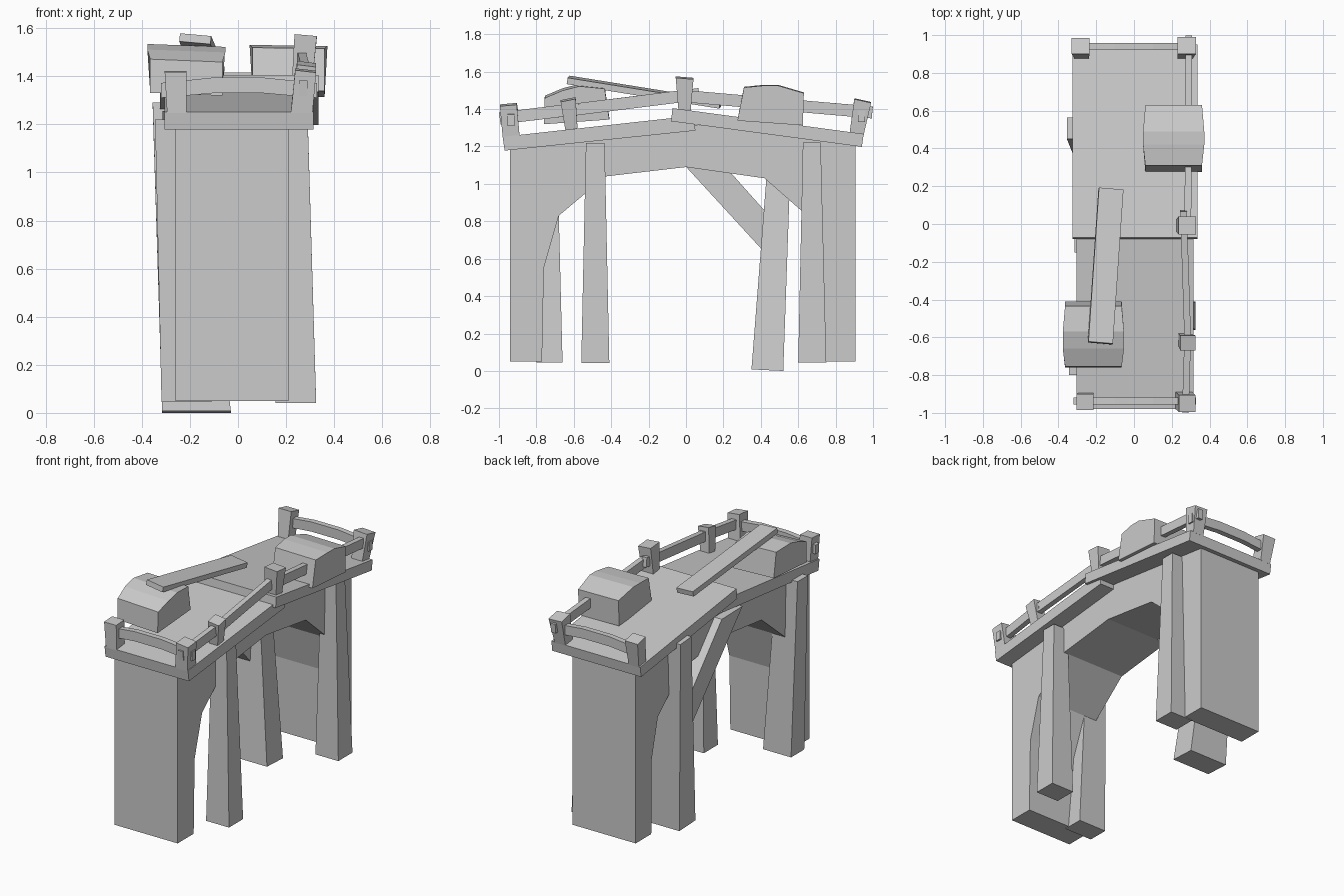
import bpy
from mathutils import Vector


def make(name, verts, faces):
    me = bpy.data.meshes.new(name)
    me.from_pydata([tuple(v) for v in verts], [], faces)
    me.update()
    ob = bpy.data.objects.new(name, me)
    bpy.context.collection.objects.link(ob)
    return ob


def fix_normals(ob):
    import bmesh
    bm = bmesh.new()
    bm.from_mesh(ob.data)
    bmesh.ops.recalc_face_normals(bm, faces=bm.faces)
    bm.to_mesh(ob.data)
    bm.free()


def loft(name, a, b):
    """Solid between two matching loops of points."""
    n = len(a)
    faces = [tuple(range(n))[::-1], tuple(range(n, 2 * n))]
    faces += [(i, (i + 1) % n, n + (i + 1) % n, n + i) for i in range(n)]
    ob = make(name, list(a) + list(b), faces)
    fix_normals(ob)
    return ob


def prism_x(name, pts, x0, x1):
    return loft(name, [(x0, y, z) for y, z in pts], [(x1, y, z) for y, z in pts])


def prism_y(name, pts, y0, y1):
    return loft(name, [(x, y0, z) for x, z in pts], [(x, y1, z) for x, z in pts])


def rect(x0, x1, y0, y1, z, tx=0.0, ty=0.0):
    """Rectangle at height z; tx, ty raise its far x / far y edge."""
    return [(x0, y0, z), (x1, y0, z + tx), (x1, y1, z + tx + ty), (x0, y1, z + ty)]


def beam(name, p, q, w, h, roll=0.0):
    p, q = Vector(p), Vector(q)
    d = (q - p).normalized()
    s = d.cross(Vector((0, 0, 1))).normalized()
    u = s.cross(d)
    s, u = s + u * roll, u - s * roll
    ring = [s * (i * w / 2) + u * (j * h / 2) for i, j in ((-1, -1), (1, -1), (1, 1), (-1, 1))]
    return loft(name, [p + r for r in ring], [q + r for r in ring])


# Stone arch body
prism_x("stone_arch", [(-0.94, 0.05), (-0.94, 1.21), (0, 1.32), (0.905, 1.24), (0.905, 0.05),
                       (0.74, 0.05), (0.735, 0.55), (0.67, 0.81), (0.42, 1.03), (0, 1.09),
                       (-0.43, 1.04), (-0.68, 0.83), (-0.76, 0.55), (-0.77, 0.05)], -0.26, 0.21)

# Two overlapping deck slabs
prism_x("deck_front", [(-0.97, 1.178), (0.05, 1.285), (0.045, 1.365), (-0.98, 1.252)], -0.305, 0.315)
prism_x("deck_back", [(-0.08, 1.335), (0.94, 1.198), (0.95, 1.267), (-0.072, 1.405)], -0.325, 0.335)

# Tapered leaning support posts
loft("support_right_front", rect(0.155, 0.325, -0.56, -0.41, 0.042), rect(0.18, 0.29, -0.535, -0.435, 1.218))
loft("support_right_back", rect(0.155, 0.325, 0.60, 0.75, 0.045), rect(0.18, 0.29, 0.625, 0.72, 1.222))
loft("support_left_front", rect(-0.318, -0.11, -0.80, -0.66, 0.045), rect(-0.345, -0.19, -0.80, -0.69, 1.22))
loft("support_left_back", rect(-0.315, -0.03, 0.35, 0.52, 0.008, 0, -0.008),
     rect(-0.355, -0.17, 0.45, 0.565, 1.29, 0, -0.01))

# Diagonal brace on the left side
prism_x("diagonal_brace", [(0.46, 0.59), (0.48, 0.79), (0.07, 1.25), (-0.15, 1.255)], -0.315, -0.19)

# Railing posts, wider at the top: (bottom loop, top loop)
rail_posts = {
    "rail_post_front_right": (rect(0.22, 0.31, -0.98, -0.89, 1.247, 0, 0.012),
                              rect(0.238, 0.325, -0.995, -0.905, 1.425, -0.01, 0.008)),
    "rail_post_front_left": (rect(-0.295, -0.215, -0.98, -0.895, 1.247, 0, 0.012),
                             rect(-0.305, -0.215, -0.985, -0.90, 1.417, 0, 0.005)),
    "rail_post_side": (rect(0.235, 0.30, -0.645, -0.58, 1.288, 0, 0.01),
                       rect(0.245, 0.325, -0.67, -0.59, 1.448, -0.01, 0.016)),
    "rail_post_middle": (rect(0.225, 0.31, -0.04, 0.025, 1.39),
                         rect(0.235, 0.328, -0.055, 0.04, 1.575, -0.008, -0.008)),
    "rail_post_back_right": (rect(0.23, 0.31, 0.875, 0.95, 1.275, 0, -0.012),
                             rect(0.23, 0.328, 0.90, 0.99, 1.458, -0.005, -0.02)),
    "rail_post_back_left": (rect(-0.315, -0.24, 0.875, 0.95, 1.275, 0, -0.012),
                            rect(-0.33, -0.235, 0.90, 0.985, 1.455, 0, -0.02)),
}
for name, (lo, hi) in rail_posts.items():
    loft(name, lo, hi)

# End rails, gently arched
for name, y, z in (("rail_front", -0.955, 0.0), ("rail_back", 0.92, 0.02)):
    arch = [(-0.32, 1.31), (-0.1, 1.33), (0.1, 1.33), (0.328, 1.31),
            (0.328, 1.372), (0.1, 1.395), (-0.1, 1.395), (-0.32, 1.372)]
    prism_y(name, [(x, h + z) for x, h in arch], y, y + 0.037)

# Side rails following the hump
beam("rail_side_front", (0.272, -0.995, 1.35), (0.285, -0.57, 1.402), 0.035, 0.064)
beam("rail_side_middle", (0.285, -0.63, 1.393), (0.262, 0.07, 1.48), 0.035, 0.064)
beam("rail_side_back", (0.285, -0.04, 1.472), (0.29, 0.996, 1.382), 0.035, 0.064)


# Rounded stone blocks, bulging a little at mid length
def block(name, prof, x0, x1, tilt):
    cy = sum(p[0] for p in prof) / len(prof)
    ends = []
    for x, s in ((x0, -1), (x1, 1)):
        ends.append([(x + s * (0.012 if abs(y - cy) < 0.1 else 0), y, z + s * tilt) for y, z in prof])
    return loft(name, *ends)


block("stone_block_front", [(-0.76, 1.325), (-0.755, 1.465), (-0.66, 1.505), (-0.57, 1.528),
                            (-0.435, 1.515), (-0.41, 1.35)], -0.365, -0.065, -0.006)
block("stone_block_back", [(0.275, 1.34), (0.31, 1.517), (0.42, 1.528), (0.49, 1.528),
                           (0.63, 1.487), (0.625, 1.315)], 0.06, 0.36, -0.002)

# Loose plank leaning on the front block
beam("loose_plank", (-0.178, -0.63, 1.556), (-0.122, 0.185, 1.425), 0.13, 0.034, -0.09)
